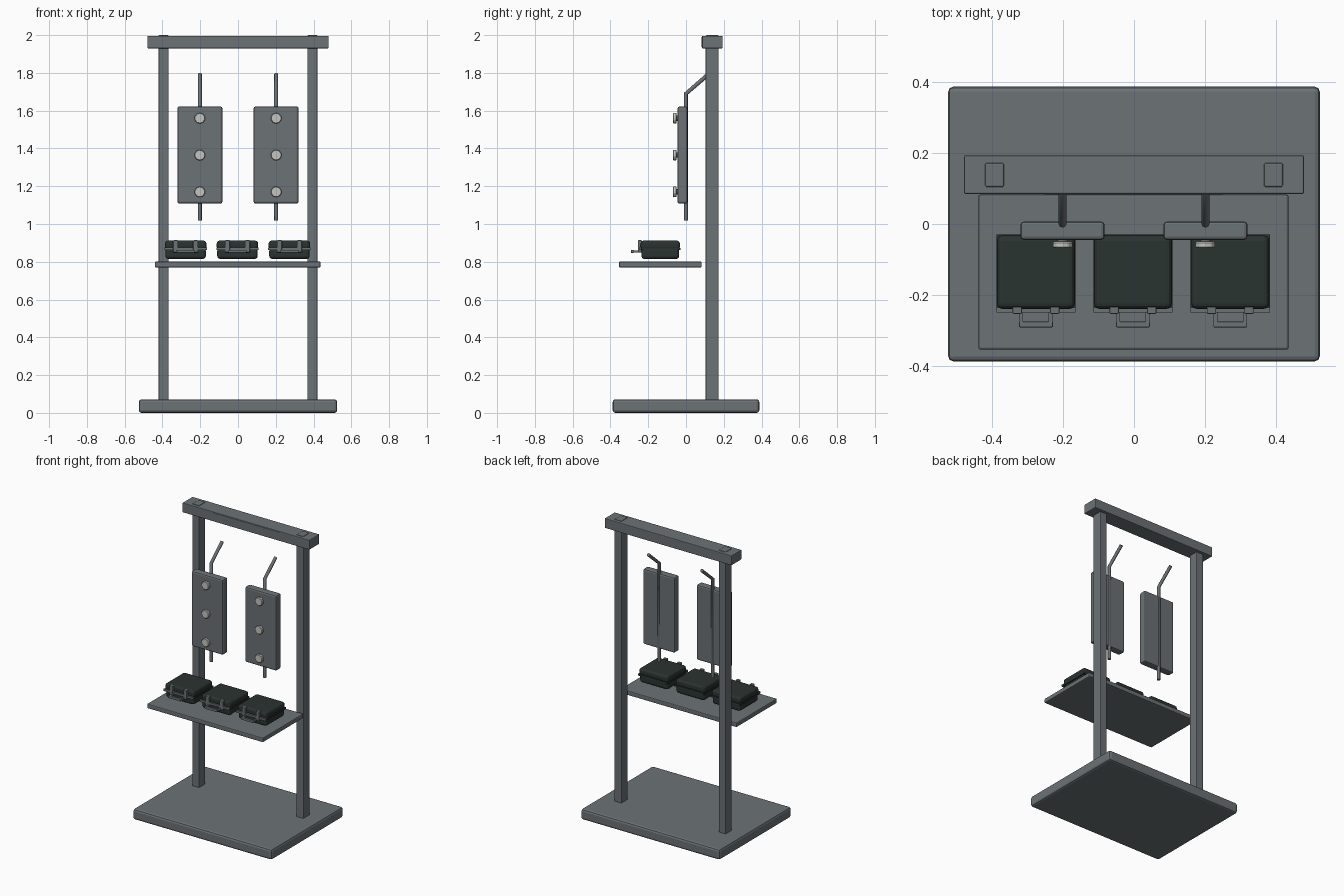
import bpy, bmesh, math
from mathutils import Vector

if "Cube" in bpy.data.objects:
    bpy.data.objects.remove(bpy.data.objects["Cube"])


def material(name, rgb):
    m = bpy.data.materials.new(name)
    m.diffuse_color = (*rgb, 1)
    m.use_nodes = True
    m.node_tree.nodes["Principled BSDF"].inputs["Base Color"].default_value = m.diffuse_color
    return m


GREY = material("steel grey", (0.150, 0.168, 0.180))
DARK = material("dark green", (0.023, 0.033, 0.030))
LIGHT = material("pale knob", (0.56, 0.56, 0.53))


def finish(ob, mat, bevel=0, segments=2):
    ob.data.materials.append(mat)
    bpy.context.view_layer.objects.active = ob
    if bevel:
        mod = ob.modifiers.new("Bevel", "BEVEL")
        mod.width, mod.segments = bevel, segments
    return ob


def box(name, x, y, z, mat=GREY, bevel=0.0, segments=2):
    """Box from (min, max) ranges on each axis."""
    bm = bmesh.new()
    bmesh.ops.create_cube(bm, size=1)
    for v in bm.verts:
        v.co = [(r[0] + r[1]) / 2 + c * (r[1] - r[0]) for r, c in zip((x, y, z), v.co)]
    me = bpy.data.meshes.new(name)
    bm.to_mesh(me)
    bm.free()
    ob = bpy.data.objects.new(name, me)
    bpy.context.collection.objects.link(ob)
    return finish(ob, mat, bevel, segments)


def disc(name, x, y0, y1, z, r, mat, sides=10):
    """Cylinder lying along y."""
    bpy.ops.mesh.primitive_cylinder_add(vertices=sides, radius=r, depth=abs(y1 - y0),
                                        location=(x, (y0 + y1) / 2, z),
                                        rotation=(math.pi / 2, 0, 0))
    ob = bpy.context.object
    ob.name = name
    return finish(ob, mat, 0.003, 1)


def rod(name, points, r):
    """Round bar swept along a poly line."""
    cu = bpy.data.curves.new(name, "CURVE")
    cu.dimensions = "3D"
    cu.bevel_depth, cu.bevel_resolution, cu.use_fill_caps = r, 2, True
    sp = cu.splines.new("POLY")
    sp.points.add(len(points) - 1)
    for p, co in zip(sp.points, points):
        p.co = (*co, 1)
    ob = bpy.data.objects.new(name, cu)
    bpy.context.collection.objects.link(ob)
    return finish(ob, GREY)


# Frame: base, posts, top beam and shelf
box("base", (-0.525, 0.525), (-0.388, 0.388), (0, 0.072), bevel=0.014)
for s in (-1, 1):
    box("post", sorted((s * 0.367, s * 0.421)), (0.104, 0.173), (0.06, 2.0), bevel=0.005)
box("top_beam", (-0.48, 0.48), (0.085, 0.194), (1.93, 1.996), bevel=0.004)
box("beam_plate", (-0.253, 0.251), (0.083, 0.09), (1.938, 1.99))
box("shelf", (-0.44, 0.437), (-0.355, 0.083), (0.77, 0.801), bevel=0.006)

# Hanging panels with bent rods and knobs
for s in (-1, 1):
    cx = s * 0.202
    box("panel", (cx - 0.119, cx + 0.119), (-0.045, 0.007), (1.108, 1.622), bevel=0.010)
    rod("hanger_rod", [(cx, 0, 1.018), (cx, 0, 1.69), (cx, 0.118, 1.792)], 0.011)
    for z in (1.17, 1.365, 1.56):
        disc("knob_neck", cx, -0.054, -0.04, z, 0.015, GREY)
        disc("knob", cx, -0.068, -0.05, z, 0.029, LIGHT)

# Cases on the shelf: tub, lid, rim, latch frame and handle
for cx in (-0.277, -0.003, 0.272):
    def span(a, b):
        return (cx + a, cx + b)
    box("case_tub", span(-0.107, 0.107), (-0.236, -0.036), (0.815, 0.872), DARK, 0.016, 3)
    box("case_lid", span(-0.110, 0.110), (-0.240, -0.032), (0.864, 0.912), DARK, 0.016, 3)
    box("case_rim", span(-0.112, 0.112), (-0.242, -0.030), (0.862, 0.874), DARK)
    box("front_rim", span(-0.112, 0.112), (-0.250, -0.238), (0.862, 0.876))
    for s in (-1, 1):
        box("latch", sorted((cx + s * 0.040, cx + s * 0.066)), (-0.254, -0.234),
            (0.850, 0.914), bevel=0.003)
        box("handle_arm", sorted((cx + s * 0.036, cx + s * 0.047)), (-0.285, -0.236),
            (0.849, 0.861))
    box("handle_bar", span(-0.048, 0.048), (-0.292, -0.276), (0.847, 0.863), bevel=0.003)
